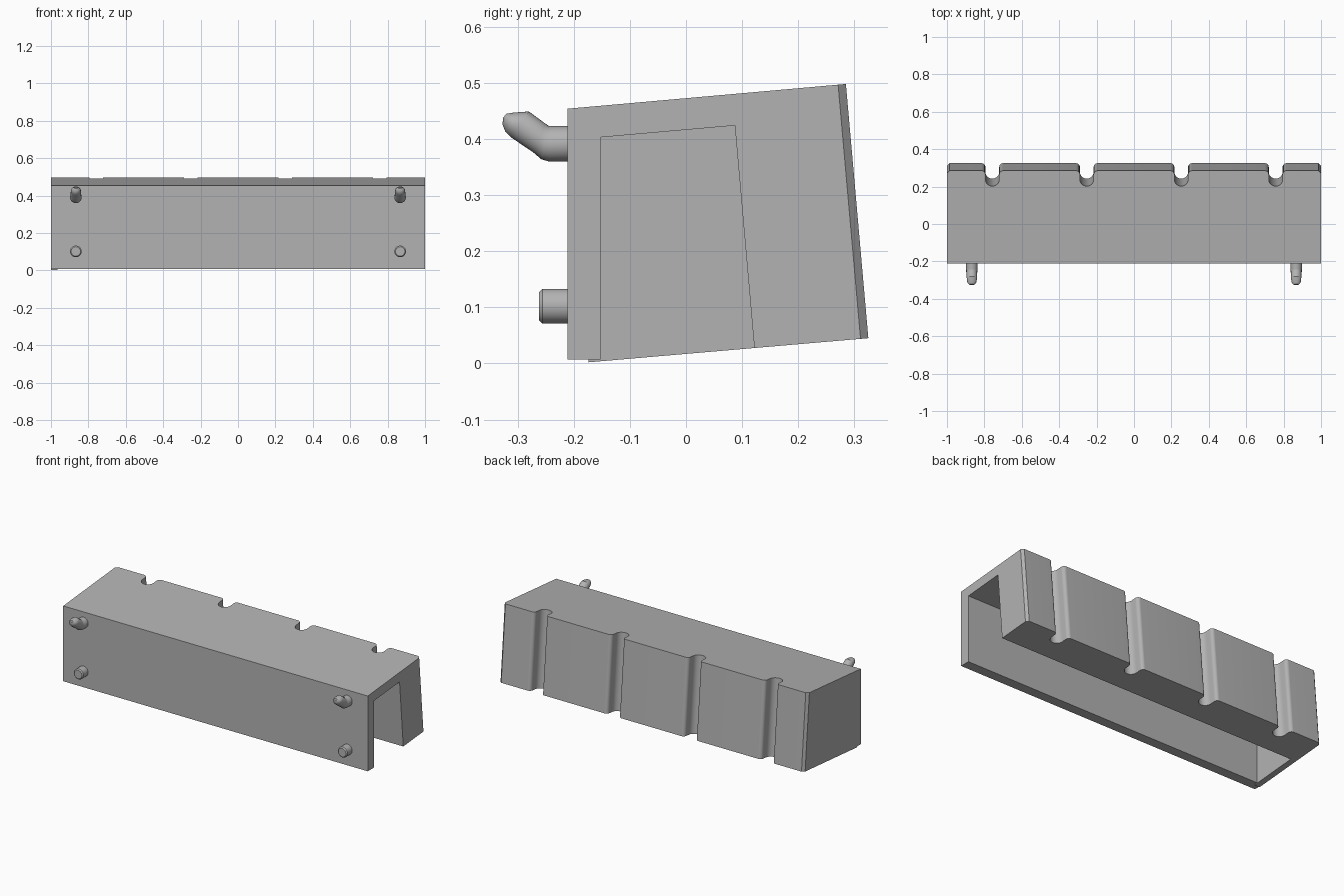
import bpy, bmesh
from math import sin, cos, pi, radians
from mathutils import Vector

if "Cube" in bpy.data.objects:
    bpy.data.objects.remove(bpy.data.objects["Cube"])

gray = bpy.data.materials.new("plain gray")
gray.use_nodes = True
COLOR = (0.45, 0.45, 0.45, 1)
gray.diffuse_color = COLOR
gray.node_tree.nodes["Principled BSDF"].inputs["Base Color"].default_value = COLOR


def loft(bm, rings):
    """Skin a list of equal-length rings and cap both ends."""
    loops = [[bm.verts.new(p) for p in ring] for ring in rings]
    for a, b in zip(loops, loops[1:]):
        for i in range(len(a)):
            j = (i + 1) % len(a)
            bm.faces.new((a[i], a[j], b[j], b[i]))
    bm.faces.new(loops[0][::-1])
    bm.faces.new(loops[-1])


def finish(name, bm):
    bmesh.ops.recalc_face_normals(bm, faces=bm.faces)
    mesh = bpy.data.meshes.new(name)
    bm.to_mesh(mesh)
    bm.free()
    mesh.materials.append(gray)
    obj = bpy.data.objects.new(name, mesh)
    bpy.context.collection.objects.link(obj)
    return obj


def select(obj):
    bpy.ops.object.select_all(action="DESELECT")
    obj.select_set(True)
    bpy.context.view_layer.objects.active = obj


def smooth(obj):
    select(obj)
    bpy.ops.object.shade_smooth_by_angle(angle=radians(30))


def cut(obj, cutter):
    mod = obj.modifiers.new("cut", "BOOLEAN")
    mod.operation, mod.solver, mod.object = "DIFFERENCE", "EXACT", cutter
    select(obj)
    bpy.ops.object.modifier_apply(modifier=mod.name)
    bpy.data.objects.remove(cutter)


# Tilted block with its two back corners chamfered
outline = [(-0.211, 0.007), (-0.174, 0.007), (-0.174, 0.002),
           (0.325, 0.045), (0.285, 0.498), (-0.211, 0.454)]
bm = bmesh.new()
loft(bm, [[(x, y, z) for y, z in outline] for x in (-1, 1)])
corners = [e for e in bm.edges if all(v.co.y > 0.2 for v in e.verts)
           and abs(e.verts[0].co.x - e.verts[1].co.x) < 0.01]
bmesh.ops.bevel(bm, geom=corners, offset=0.014, segments=1, affect="EDGES")
body = finish("housing", bm)

# Channel, open below and at the left end, closed by a thin right wall
channel = [(-0.152, 0.403), (0.087, 0.424), (0.133, -0.1),
           (-0.18, -0.1), (-0.18, 0.007), (-0.152, 0.007)]
bm = bmesh.new()
loft(bm, [[(x, y, z) for y, z in channel] for x in (-0.965, 1.1)])
cut(body, finish("channel_cutter", bm))

# Four round-bottomed grooves with rounded lips along the back
R, LIP, STEPS = 0.037, 0.02, 12
half = [(R + LIP, -0.05)]
for i in range(STEPS + 1):
    t = i / STEPS * pi / 2
    half.append((R + LIP - LIP * sin(t), LIP - LIP * cos(t)))
for i in range(STEPS):
    t = i / STEPS * pi / 2
    half.append((R * cos(t), 0.046 + R * sin(t)))
section = half + [(0, 0.046 + R)] + [(-x, d) for x, d in reversed(half)]


def back_y(z):
    return 0.325 - (z - 0.045) * 0.04 / 0.453


bm = bmesh.new()
for k in range(4):
    cx = (k - 1.5) * 0.505
    loft(bm, [[(cx + x, back_y(z) - d, z) for x, d in section] for z in (-0.1, 0.6)])
cut(body, finish("groove_cutter", bm))
smooth(body)


# Pegs and hooks: each station is lower point, upper point, half width
def stub(name, cx, stations, sides=32):
    bm = bmesh.new()
    rings = []
    for yl, zl, yu, zu, w in stations:
        low, high = Vector((cx, yl, zl)), Vector((cx, yu, zu))
        mid, arm = (low + high) / 2, (high - low) / 2
        rings.append([mid + arm * cos(a) + Vector((w * sin(a), 0, 0))
                      for a in (2 * pi * i / sides for i in range(sides))])
    loft(bm, rings)
    smooth(finish(name, bm))


peg = [(y, 0.102 - r, y, 0.102 + r, r)
       for y, r in ((-0.205, 0.031), (-0.256, 0.031), (-0.262, 0.025))]
hook = [(-0.205, 0.36, -0.205, 0.423, 0.031),
        (-0.245, 0.36, -0.238, 0.423, 0.031),
        (-0.258, 0.364, -0.244, 0.423, 0.029),
        (-0.272, 0.376, -0.25, 0.427, 0.028),
        (-0.312, 0.403, -0.28, 0.449, 0.027),
        (-0.322, 0.413, -0.295, 0.448, 0.025),
        (-0.327, 0.426, -0.308, 0.447, 0.019),
        (-0.326, 0.438, -0.32, 0.445, 0.01)]
for side, cx in (("left", 0.867), ("right", -0.867)):
    stub(side + "_peg", cx, peg)
    stub(side + "_hook", cx, hook)
